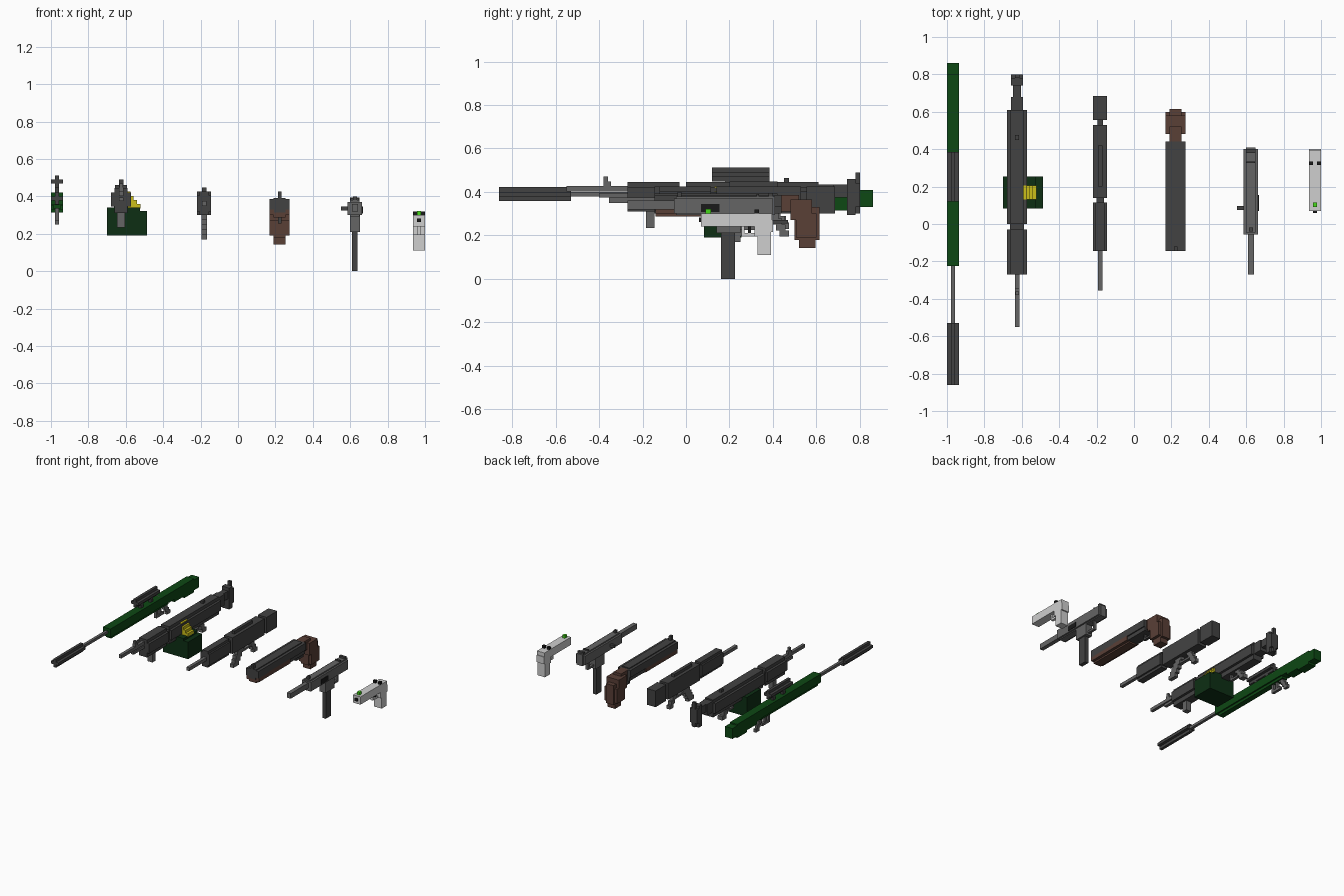
import bpy
import bmesh

cube = bpy.data.objects.get("Cube")
if cube:
    bpy.data.objects.remove(cube, do_unlink=True)


def material(name, red, green, blue):
    mat = bpy.data.materials.new(name)
    mat.use_nodes = True
    colour = (red, green, blue, 1)
    mat.diffuse_color = colour
    shader = next(n for n in mat.node_tree.nodes if n.type == "BSDF_PRINCIPLED")
    shader.inputs["Base Color"].default_value = colour
    return mat


charcoal = material("charcoal", .055, .055, .055)
grey = material("mid grey", .13, .13, .13)
black = material("black", .01, .01, .01)
forest = material("forest green", .004, .065, .007)
deep_green = material("deep green", .004, .028, .007)
brown = material("walnut brown", .1, .05, .037)
yellow = material("brass yellow", .6, .52, .01)
white = material("off white", .62, .62, .62)
lime = material("lime green", .06, .7, .01)


def blocks(name, mat, centre, *boxes):
    """One object made of boxes; each box is (width, y range, z range)."""
    bm = bmesh.new()
    for width, ys, zs in boxes:
        size = (width, ys[1] - ys[0], zs[1] - zs[0])
        place = (centre, sum(ys) / 2, sum(zs) / 2)
        for v in bmesh.ops.create_cube(bm, size=1)["verts"]:
            v.co = [p + c * s for p, c, s in zip(place, v.co, size)]
    mesh = bpy.data.meshes.new(name)
    bm.to_mesh(mesh)
    bm.free()
    mesh.materials.append(mat)
    obj = bpy.data.objects.new(name, mesh)
    bpy.context.collection.objects.link(obj)
    return obj


def cross_tube(name, mat, centre, ys, z, size):
    """A tube with a plus-shaped section."""
    half, third = size / 2, size / 6
    return blocks(name, mat, centre,
                  (size, ys, (z - third, z + third)),
                  (third * 2, ys, (z - half, z + half)))


def stair(name, mat, centre, width, start, end, low, high, steps, depth):
    """A slanting column of stacked blocks, running from its top to its foot."""
    rows = []
    for i in range(steps):
        y = start + (end - start) * i / max(steps - 1, 1)
        top = high - (high - low) * i / steps
        rows.append((width, (y, y + depth), (top - (high - low) / steps, top)))
    return blocks(name, mat, centre, *rows)


# Long scoped rifle
X = -.968
cross_tube("rifle_suppressor", charcoal, X, (-.86, -.53), .39, .064)
blocks("rifle_barrel", grey, X, (.021, (-.54, -.2), (.38, .4)))
blocks("rifle_body", forest, X,
       (.064, (-.225, .5), (.355, .42)),
       (.042, (-.2, .5), (.335, .36)))
blocks("rifle_stock", forest, X,
       (.064, (.5, .61), (.35, .42)),
       (.064, (.56, .7), (.33, .42)),
       (.064, (.68, .8), (.315, .42)),
       (.064, (.8, .86), (.33, .41)))
cross_tube("rifle_scope", charcoal, X, (.12, .385), .48, .064)
blocks("rifle_scope_mounts", charcoal, X,
       *[(.021, (y, y + .03), (.415, .46)) for y in (.18, .3)])
blocks("rifle_bolt", charcoal, X, (.064, (.4, .42), (.4, .42)))
blocks("rifle_trigger_guard", grey, X,
       (.021, (.37, .39), (.28, .34)),
       (.021, (.37, .46), (.27, .29)),
       (.021, (.41, .43), (.29, .34)))
stair("rifle_grip", grey, X, .021, .45, .5, .25, .35, 4, .04)

# Belt-fed machine gun
X = -.625
blocks("machine_gun_barrel", grey, X,
       (.023, (-.55, -.26), (.403, .428)),
       (.023, (-.4, -.26), (.375, .395)),
       (.023, (-.38, -.345), (.42, .448)),
       (.018, (-.38, -.36), (.44, .47)))
blocks("machine_gun_handguard", charcoal, X,
       (.107, (-.27, -.03), (.345, .42)),
       (.07, (-.27, -.03), (.31, .445)),
       (.075, (-.04, .01), (.34, .42)))
blocks("machine_gun_receiver", charcoal, X,
       (.107, (0, .61), (.345, .42)),
       (.07, (0, .61), (.31, .445)))
blocks("machine_gun_sight", charcoal, X, (.021, (.45, .475), (.44, .465)))
blocks("machine_gun_foregrip", grey, X, (.042, (-.185, -.145), (.235, .32)))
stair("machine_gun_grip", grey, X, .042, .39, .43, .23, .32, 3, .045)
blocks("machine_gun_trigger_guard", grey, X,
       (.021, (.32, .4), (.265, .28)),
       (.021, (.32, .335), (.275, .32)))
blocks("machine_gun_stock", charcoal, X,
       (.063, (.6, .68), (.35, .435)),
       (.042, (.67, .75), (.375, .435)),
       (.063, (.74, .78), (.295, .46)))
blocks("machine_gun_butt_plate", charcoal, X,
       (.063, (.775, .8), (.33, .44)),
       (.023, (.78, .8), (.3, .49)))
blocks("ammo_box", deep_green, -.593,
       (.215, (.083, .255), (.19, .322)))
blocks("ammo_box_lid", deep_green, -.612, (.177, (.083, .255), (.32, .34)))
for i in range(4):
    blocks("belt_step", yellow, -.585 + i * .018,
           (.019, (.13, .207), (.335, .425 - i * .022)))

# Compact assault rifle
X = -.181
blocks("carbine_barrel", grey, X, (.025, (-.355, -.13), (.35, .375)))
blocks("carbine_handguard", charcoal, X,
       (.075, (-.145, .115), (.32, .405)),
       (.05, (-.145, .115), (.3, .425)),
       (.04, (.1, .15), (.32, .4)))
blocks("carbine_receiver", charcoal, X,
       (.075, (.14, .53), (.3, .425)),
       (.025, (.2, .42), (.425, .447)))
blocks("carbine_stock", charcoal, X,
       (.03, (.52, .56), (.345, .405)),
       (.075, (.555, .685), (.3, .425)))
stair("carbine_magazine", grey, X, .03, .25, .18, .17, .305, 5, .07)
stair("carbine_grip", grey, X, .03, .38, .43, .195, .305, 4, .045)
blocks("carbine_trigger_guard", grey, X,
       (.025, (.3, .39), (.25, .265)),
       (.025, (.3, .315), (.26, .3)))

# Sawn-off shotgun
X = .223
blocks("shotgun_barrels", charcoal, X,
       (.107, (-.145, .44), (.33, .385)),
       (.06, (-.145, .44), (.315, .335)))
blocks("shotgun_rib", charcoal, X,
       (.064, (-.145, .42), (.38, .392)),
       (.018, (-.145, -.12), (.39, .425)))
blocks("shotgun_fore_end", brown, X,
       (.107, (-.14, .25), (.3, .335)),
       (.064, (-.14, .25), (.288, .31)))
blocks("shotgun_receiver", charcoal, X, (.09, (.25, .44), (.3, .34)))
blocks("shotgun_grip", brown, X,
       (.064, (.43, .52), (.31, .385)),
       (.107, (.48, .58), (.27, .365)),
       (.107, (.505, .6), (.19, .3)),
       (.064, (.5, .615), (.18, .33)),
       (.064, (.52, .595), (.143, .2)))
blocks("shotgun_trigger_guard", charcoal, X,
       (.02, (.38, .47), (.255, .27)),
       (.02, (.38, .395), (.265, .31)))

# Submachine gun
X = .625
blocks("submachine_gun_barrel", grey, X, (.032, (-.27, -.04), (.32, .36)))
blocks("submachine_gun_body", grey, X,
       (.077, (-.055, .4), (.3, .37)),
       (.05, (-.045, .41), (.293, .38)))
blocks("submachine_gun_sights", charcoal, X,
       (.02, (-.04, -.02), (.375, .4)),
       (.045, (.325, .335), (.375, .39)),
       (.05, (.38, .4), (.375, .395)))
blocks("submachine_gun_magazine_well", grey, X, (.053, (.14, .25), (.21, .3)))
blocks("submachine_gun_magazine", charcoal, X, (.03, (.16, .225), (0, .215)))
blocks("submachine_gun_trigger_guard", grey, X,
       (.02, (.245, .32), (.225, .24)),
       (.02, (.305, .32), (.235, .3)))
blocks("submachine_gun_bolt_handle", charcoal, .57, (.04, (.075, .095), (.325, .345)))
blocks("submachine_gun_ejection_port", black, .664,
       (.006, (.07, .155), (.308, .345)))

# Pale pistol
X = .968
blocks("pistol_slide", white, X,
       (.064, (.07, .395), (.24, .3)),
       (.064, (.34, .4), (.215, .27)))
blocks("pistol_grip", white, X,
       (.064, (.315, .375), (.195, .25)),
       (.064, (.33, .39), (.11, .22)))
blocks("pistol_trigger_guard", white, X,
       (.02, (.255, .33), (.195, .21)),
       (.02, (.255, .27), (.2, .245)))
blocks("pistol_trigger", black, X, (.02, (.285, .3), (.205, .245)))
blocks("pistol_muzzle", black, X, (.021, (.06, .075), (.262, .283)))
blocks("pistol_front_sight", lime, X, (.021, (.09, .115), (.3, .322)))
for side in (-1, 1):
    blocks("pistol_rear_sight", black, X + side * .021,
           (.021, (.315, .335), (.3, .32)))
